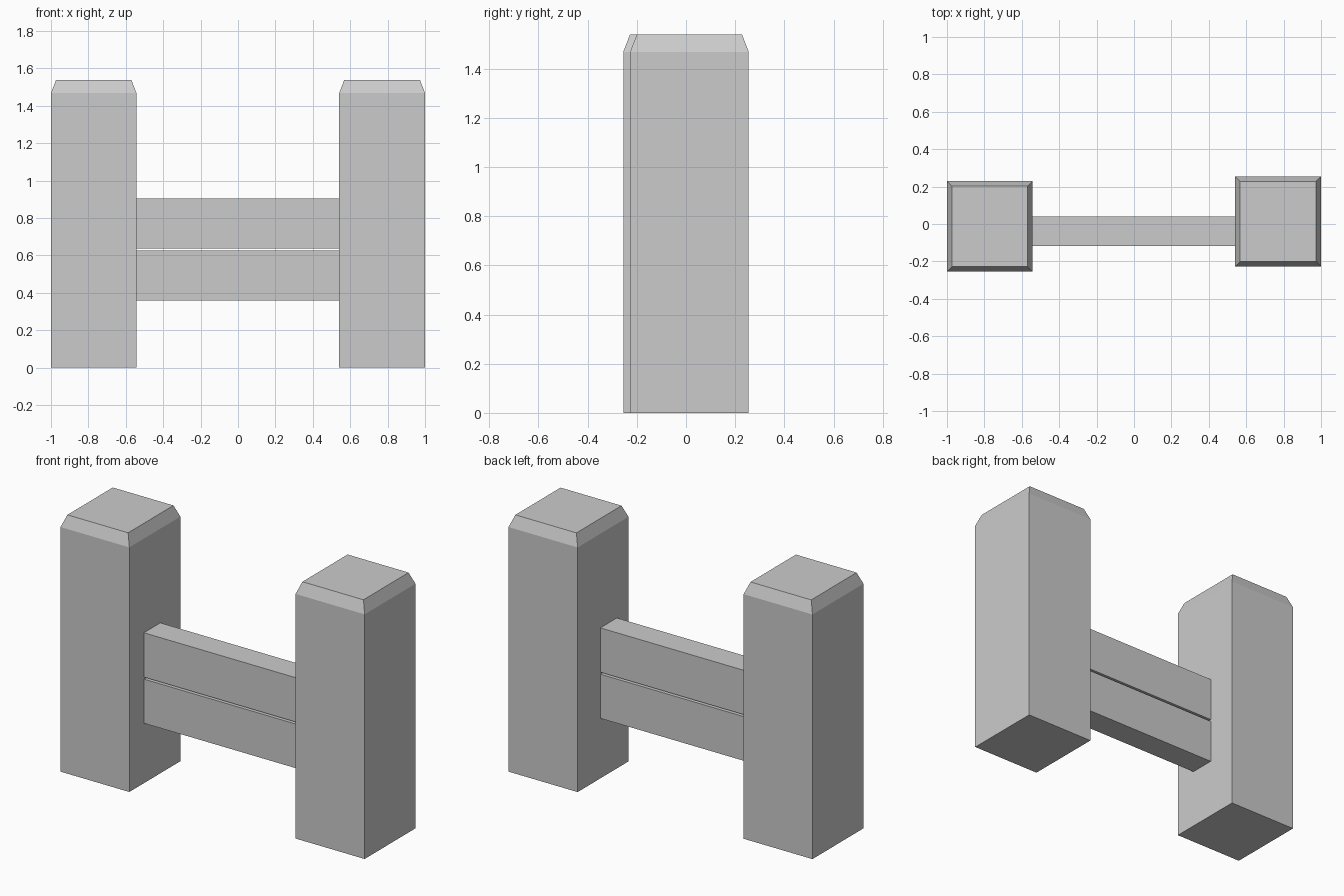
import bpy, bmesh

if "Cube" in bpy.data.objects:
    bpy.data.objects.remove(bpy.data.objects["Cube"])


def prism(name, sections):
    """Stack rectangular sections (x0, x1, y0, y1, z) into a closed solid."""
    bm = bmesh.new()
    rings = [[bm.verts.new(p) for p in ((x0, y0, z), (x1, y0, z), (x1, y1, z), (x0, y1, z))]
             for x0, x1, y0, y1, z in sections]
    bm.faces.new(rings[0][::-1])
    bm.faces.new(rings[-1])
    for low, high in zip(rings, rings[1:]):
        for i in range(4):
            j = (i + 1) % 4
            bm.faces.new((low[i], low[j], high[j], high[i]))
    mesh = bpy.data.meshes.new(name)
    bm.to_mesh(mesh)
    bm.free()
    obj = bpy.data.objects.new(name, mesh)
    bpy.context.collection.objects.link(obj)
    return obj


# Posts with chamfered tops, slightly staggered in depth
INSET = 0.027
for name, x0, x1, y0, y1 in (("left_post", -1.0, -0.543, -0.255, 0.229),
                             ("right_post", 0.541, 1.0, -0.227, 0.255)):
    prism(name, [(x0, x1, y0, y1, 0.0),
                 (x0, x1, y0, y1, 1.468),
                 (x0 + INSET, x1 - INSET, y0 + INSET, y1 - INSET, 1.538)])

# Two horizontal rails butted between the posts
for name, z0, z1 in (("lower_rail", 0.36, 0.625), ("upper_rail", 0.637, 0.903)):
    prism(name, [(-0.543, 0.541, -0.117, 0.039, z) for z in (z0, z1)])
